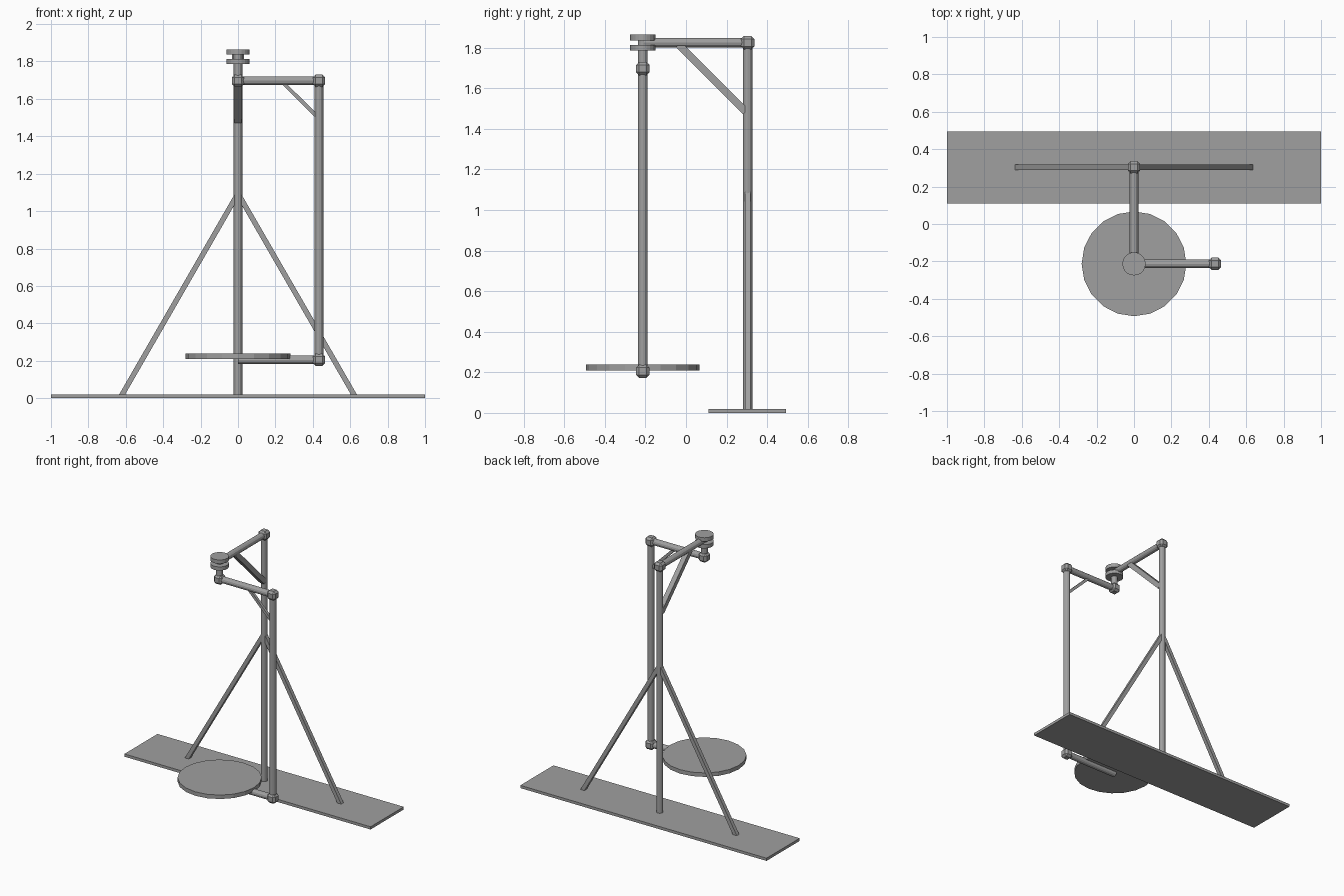
import bpy, bmesh
from mathutils import Vector

cube = bpy.data.objects.get("Cube")
if cube:
    bpy.data.objects.remove(cube, do_unlink=True)

grey = bpy.data.materials.new("grey metal")
grey.use_nodes = True
colour = (0.35, 0.35, 0.35, 1)
grey.diffuse_color = colour
grey.node_tree.nodes["Principled BSDF"].inputs["Base Color"].default_value = colour


def finish(name, bm):
    mesh = bpy.data.meshes.new(name)
    bm.to_mesh(mesh)
    bm.free()
    mesh.materials.append(grey)
    obj = bpy.data.objects.new(name, mesh)
    bpy.context.collection.objects.link(obj)
    return obj


def box(name, centre, size):
    bm = bmesh.new()
    bmesh.ops.create_cube(bm, size=1)
    bmesh.ops.scale(bm, vec=size, verts=bm.verts)
    obj = finish(name, bm)
    obj.location = centre
    return obj


def rod(name, start, end, radius, sides=12):
    """Cylinder running between two points."""
    start, end = Vector(start), Vector(end)
    bm = bmesh.new()
    bmesh.ops.create_cone(bm, cap_ends=True, segments=sides, radius1=radius,
                          radius2=radius, depth=(end - start).length)
    obj = finish(name, bm)
    obj.location = (start + end) / 2
    obj.rotation_euler = (end - start).to_track_quat('Z', 'Y').to_euler()
    return obj


def bar(name, start, end, width):
    """Square bar between two points, with sides along the frame axes."""
    start, end = Vector(start), Vector(end)
    obj = box(name, (start + end) / 2, (width, width, (end - start).length))
    obj.rotation_euler = Vector((0, 0, 1)).rotation_difference(end - start).to_euler()
    return obj


def joint(name, centre):
    obj = box(name, centre, (0.066, 0.066, 0.066))
    bevel = obj.modifiers.new("chamfer", 'BEVEL')
    bevel.width = 0.015
    bevel.segments = 1


POST_Y, SPIN_Y, SIDE_X = 0.304, -0.213, 0.433
TOP_Z, ARM_Z, LOW_Z = 1.825, 1.697, 0.205
PIPE = 0.023

# Fixed stand: base plate, post, top arm, braces
box("base_plate", (0, 0.302, 0.01), (2, 0.384, 0.02))
rod("main_post", (0, POST_Y, 0.01), (0, POST_Y, TOP_Z), PIPE)
rod("top_arm", (0, POST_Y, TOP_Z), (0, SPIN_Y, TOP_Z), PIPE)
joint("post_joint", (0, POST_Y, TOP_Z))
bar("top_arm_brace", (0, -0.037, TOP_Z - 0.01), (0, POST_Y - 0.01, 1.485), 0.036)
for side, name in ((1, "left_leg"), (-1, "right_leg")):
    bar(name, (side * 0.625, POST_Y, 0.01), (0, POST_Y, 1.094), 0.028)

# Pivot: spindle with two bearing discs
rod("spindle", (0, SPIN_Y, ARM_Z), (0, SPIN_Y, 1.85), PIPE)
rod("lower_bearing_disc", (0, SPIN_Y, 1.786), (0, SPIN_Y, 1.813), 0.062, 20)
rod("upper_bearing_disc", (0, SPIN_Y, 1.836), (0, SPIN_Y, 1.864), 0.062, 20)

# Swinging frame carrying the round platform
rod("swing_upper_arm", (0, SPIN_Y, ARM_Z), (SIDE_X, SPIN_Y, ARM_Z), PIPE)
rod("swing_post", (SIDE_X, SPIN_Y, LOW_Z), (SIDE_X, SPIN_Y, ARM_Z), PIPE)
rod("swing_lower_arm", (0, SPIN_Y, LOW_Z), (SIDE_X, SPIN_Y, LOW_Z), PIPE)
bar("swing_brace", (0.24, SPIN_Y, ARM_Z - 0.01), (SIDE_X - 0.01, SPIN_Y, 1.505), 0.02)
joint("pivot_joint", (0, SPIN_Y, ARM_Z))
joint("upper_corner_joint", (SIDE_X, SPIN_Y, ARM_Z))
joint("lower_corner_joint", (SIDE_X, SPIN_Y, LOW_Z))
rod("round_platform", (0, SPIN_Y, 0.21), (0, SPIN_Y, 0.239), 0.28, 20)
